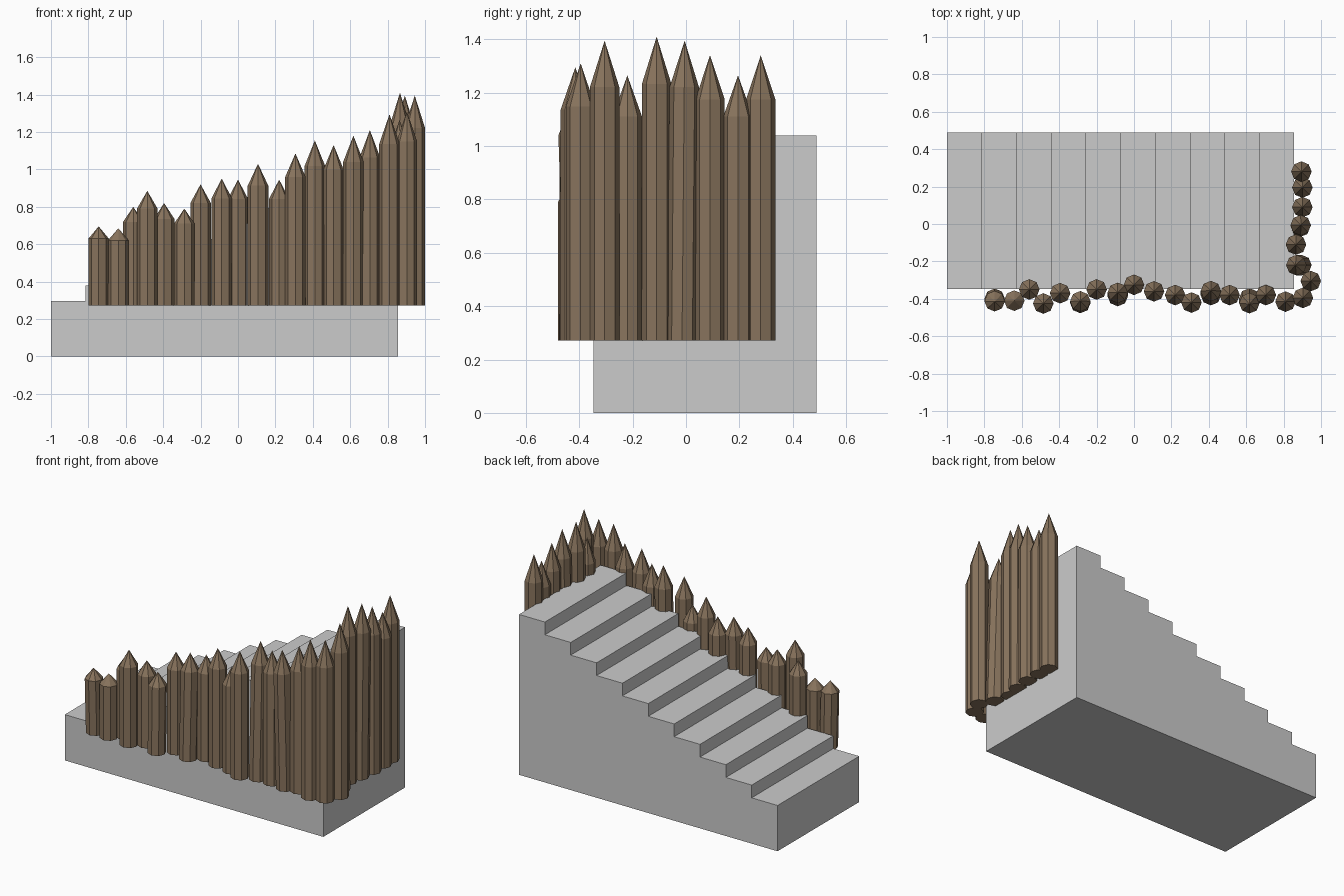
import bpy, bmesh
from math import cos, sin, pi

if "Cube" in bpy.data.objects:
    bpy.data.objects.remove(bpy.data.objects["Cube"])


def make_object(name, bm, mat=None):
    bmesh.ops.recalc_face_normals(bm, faces=bm.faces)
    mesh = bpy.data.meshes.new(name)
    bm.to_mesh(mesh)
    bm.free()
    if mat:
        mesh.materials.append(mat)
    obj = bpy.data.objects.new(name, mesh)
    bpy.context.collection.objects.link(obj)
    return obj


# Solid staircase: stepped side profile extruded across y
X0, X1, Y0, Y1 = -1.0, 0.855, -0.347, 0.49
STEPS, FIRST, TOP = 10, 0.297, 1.04
run, rise = (X1 - X0) / STEPS, (TOP - FIRST) / (STEPS - 1)
profile = [(X1, 0), (X0, 0)]
for i in range(STEPS):
    z = FIRST + i * rise
    profile += [(X0 + i * run, z), (X0 + (i + 1) * run, z)]
bm = bmesh.new()
side = bm.faces.new([bm.verts.new((x, Y0, z)) for x, z in profile])
ext = bmesh.ops.extrude_face_region(bm, geom=[side])
moved = [g for g in ext["geom"] if isinstance(g, bmesh.types.BMVert)]
bmesh.ops.translate(bm, verts=moved, vec=(0, Y1 - Y0, 0))
make_object("staircase", bm)

# Sharpened eight-sided logs
wood = bpy.data.materials.new("wood")
wood.diffuse_color = (0.25, 0.175, 0.11, 1)
wood.use_nodes = True
wood.node_tree.nodes["Principled BSDF"].inputs["Base Color"].default_value = wood.diffuse_color
BASE, RADIUS, SIDES, SHOULDER = 0.272, 0.055, 8, 0.845


def stake(name, x, y, tip, dx=0.0, dy=0.0):
    """Log whose point is at x, y; dx, dy shift the foot so that it leans."""
    bm = bmesh.new()

    def ring(t):
        return [bm.verts.new((x + dx * (1 - t) + RADIUS * cos(2 * pi * k / SIDES),
                              y + dy * (1 - t) + RADIUS * sin(2 * pi * k / SIDES),
                              BASE + (tip - BASE) * t)) for k in range(SIDES)]

    low, high = ring(0), ring(SHOULDER)
    apex = bm.verts.new((x, y, tip))
    bm.faces.new(low[::-1])
    for k in range(SIDES):
        n = (k + 1) % SIDES
        bm.faces.new((low[k], low[n], high[n], high[k]))
        bm.faces.new((high[k], high[n], apex))
    make_object(name, bm, wood)


# Row along the front of the stairs
front = [(-.745, -.415, .695), (-.64, -.41, .685), (-.56, -.35, .80),
         (-.485, -.425, .885), (-.395, -.37, .82), (-.287, -.412, .79),
         (-.2, -.35, .92), (-.087, -.365, .95), (0, -.325, .945),
         (.107, -.36, 1.03), (.22, -.38, .945), (.307, -.42, 1.085),
         (.411, -.355, 1.155), (.511, -.38, 1.13), (.617, -.428, 1.18),
         (.705, -.38, 1.21), (.81, -.415, 1.295), (.903, -.395, 1.31)]
# Return row around the high end
end = [(.945, -.305, 1.395), (.863, -.22, 1.265), (.866, -.11, 1.41),
       (.892, -.005, 1.395), (.9, .09, 1.34), (.9, .195, 1.265), (.895, .28, 1.34)]
front_lean = {0: (0, .015), 5: (0, -.01), 7: (0, -.02), 12: (0, -.025), 14: (0, .03)}
end_lean = {1: (.032, 0), 3: (-.005, -.01)}

for i, p in enumerate(front):
    stake(f"front_stake_{i + 1}", *p, *front_lean.get(i, (0, 0)))
for i, p in enumerate(end):
    stake(f"end_stake_{i + 1}", *p, *end_lean.get(i, (0, 0)))
